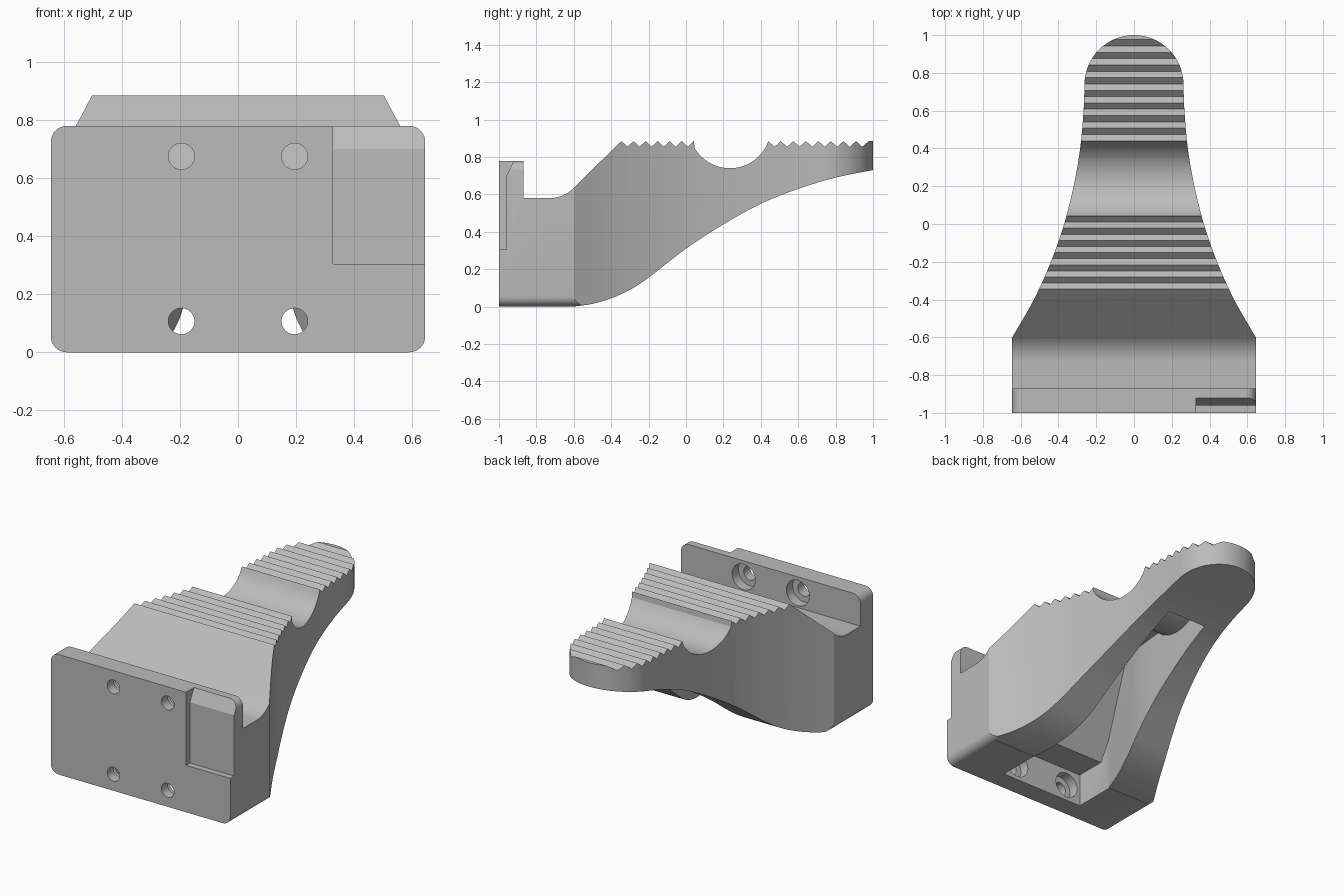
import bpy, bmesh
from math import sin, cos, pi, radians, atan2
from mathutils import Vector

cube = bpy.data.objects.get("Cube")
if cube:
    bpy.data.objects.remove(cube, do_unlink=True)

grey = bpy.data.materials.new("plain grey")
grey.use_nodes = True
COLOUR = (0.5, 0.5, 0.5, 1)
grey.diffuse_color = COLOUR
grey.node_tree.nodes["Principled BSDF"].inputs["Base Color"].default_value = COLOUR


def arc(cx, cy, r, a0, a1, n=12):
    """Points on an arc, angles in degrees."""
    angles = [radians(a0 + (a1 - a0) * i / n) for i in range(n + 1)]
    return [(cx + r * cos(a), cy + r * sin(a)) for a in angles]


def spline(pts, n=4):
    """Smooth curve through the points."""
    p = [Vector(q) for q in pts]
    p = [2 * p[0] - p[1]] + p + [2 * p[-1] - p[-2]]
    out = []
    for a, b, c, d in zip(p, p[1:], p[2:], p[3:]):
        for i in range(n):
            t = i / n
            out.append(tuple(0.5 * (2 * b + (c - a) * t + (2 * a - 5 * b + 4 * c - d) * t ** 2
                                    + (3 * b - a - 3 * c + d) * t ** 3)))
    return out + [tuple(pts[-1])]


def prism(name, pts, axis, lo, hi):
    """Extrude a 2D outline along one axis."""
    place = {"X": lambda a, b, t: (t, a, b),
             "Y": lambda a, b, t: (a, t, b),
             "Z": lambda a, b, t: (a, b, t)}[axis]
    bm = bmesh.new()
    ends = [[bm.verts.new(place(a, b, t)) for a, b in pts] for t in (lo, hi)]
    bm.faces.new(ends[0])
    bm.faces.new(ends[1])
    for i in range(len(pts)):
        j = (i + 1) % len(pts)
        bm.faces.new((ends[0][i], ends[0][j], ends[1][j], ends[1][i]))
    bmesh.ops.recalc_face_normals(bm, faces=bm.faces)
    mesh = bpy.data.meshes.new(name)
    bm.to_mesh(mesh)
    bm.free()
    mesh.materials.append(grey)
    obj = bpy.data.objects.new(name, mesh)
    bpy.context.collection.objects.link(obj)
    return obj


def combine(target, tool, operation):
    """Apply a boolean and remove the tool."""
    mod = target.modifiers.new(operation.lower(), "BOOLEAN")
    mod.operation, mod.solver, mod.object = operation, "EXACT", tool
    bpy.context.view_layer.objects.active = target
    bpy.ops.object.modifier_apply(modifier=mod.name)
    bpy.data.objects.remove(tool, do_unlink=True)


def mirrored(half):
    return half + [(-x, y) for x, y in reversed(half) if abs(x) > 1e-4]


def teeth(first_peak, count, pitch, low=0.855, high=0.885):
    pts = []
    for k in range(count):
        y = first_peak + k * pitch
        pts += [(y - pitch / 2, low), (y, high)]
    return pts


# Side outline: mounting plate, channel, ramp, gripping teeth, finger groove, underside
GROOVE_Y, GROOVE_Z, GROOVE_R = 0.235, 0.958, 0.218
side = [(-1, -0.05), (-1, 0.78), (-0.87, 0.78), (-0.87, 0.58)]
side += arc(-0.73, 0.76, 0.18, 270, 315, 8)
side += teeth(-0.345, 7, 0.0645)
side += arc(GROOVE_Y, GROOVE_Z, GROOVE_R, 210, 332, 20)
side += teeth(0.44, 9, 0.067)[1:] + [(1.05, 0.885)]
side += spline([(1.05, 0.737), (1, 0.73), (0.8, 0.69), (0.6, 0.63), (0.4, 0.55), (0.2, 0.44),
                (0, 0.31), (-0.2, 0.155), (-0.3, 0.09), (-0.4, 0.045), (-0.5, 0.015),
                (-0.59, 0.002)])
side += [(-0.6, -0.05)]
body = prism("lever_body", side, "X", -0.8, 0.8)

# Plan outline: wide base flowing into a rounded tip
half = [(0.7, -1.1)] + spline([(0.7, -0.695), (0.645, -0.6), (0.53, -0.4), (0.44, -0.2), (0.37, 0),
                               (0.32, 0.2), (0.285, 0.4), (0.267, 0.6), (0.262, 0.738)])
half += arc(0, 0.738, 0.262, 0, 90, 16)[1:]
combine(body, prism("plan_cutter", mirrored(half), "Z", -0.3, 1.3), "INTERSECT")

# Front outline: rounded plate corners with clearance for the raised grip
R, W = 0.055, 0.645
half = [(0, 0)] + arc(W - R, R, R, -90, 0, 8) + arc(W - R, 0.78 - R, R, 0, 90, 8)
half += [(0.585, 0.78), (0.585, 1.1), (0, 1.1)]
combine(body, prism("front_cutter", mirrored(half), "Y", -1.2, 1.2), "INTERSECT")

# Hollow underside: plan outline crossed with a stepped roof that follows the groove
half = [(0.3, -0.87)] + spline([(0.3, -0.6), (0.225, -0.34), (0.187, -0.19), (0.165, 0),
                                (0.15, 0.25), (0.14, 0.5)])
hollow = prism("hollow_cutter", mirrored(half), "Z", -0.2, 1)
roof = [(-0.95, -0.1), (-0.95, 0.215), (-0.67, 0.215), (-0.35, 0.76)]
roof += arc(GROOVE_Y, GROOVE_Z, GROOVE_R + 0.06, 225.4, 314.6, 16)
roof += [(0.6, 0.76), (0.6, -0.1)]
combine(hollow, prism("roof_cutter", roof, "X", -0.5, 0.5), "INTERSECT")
combine(body, hollow, "DIFFERENCE")

# Shallow recess in one front corner with a sloped top
recess = [(-1.1, 0.305), (-0.96, 0.305), (-0.96, 0.7), (-0.91, 0.8), (-1.1, 0.8)]
combine(body, prism("recess_cutter", recess, "X", 0.327, 0.8), "DIFFERENCE")

# Four counterbored screw holes
for x in (-0.195, 0.195):
    for z in (0.107, 0.675):
        for radius, start in ((0.045, -1.1), (0.083, -0.935)):
            circle = arc(x, z, radius, 0, 360, 32)[:-1]
            combine(body, prism("hole_cutter", circle, "Y", start, -0.85), "DIFFERENCE")

bpy.ops.object.select_all(action="DESELECT")
body.select_set(True)
bpy.context.view_layer.objects.active = body
bpy.ops.object.shade_smooth_by_angle(angle=radians(20))
